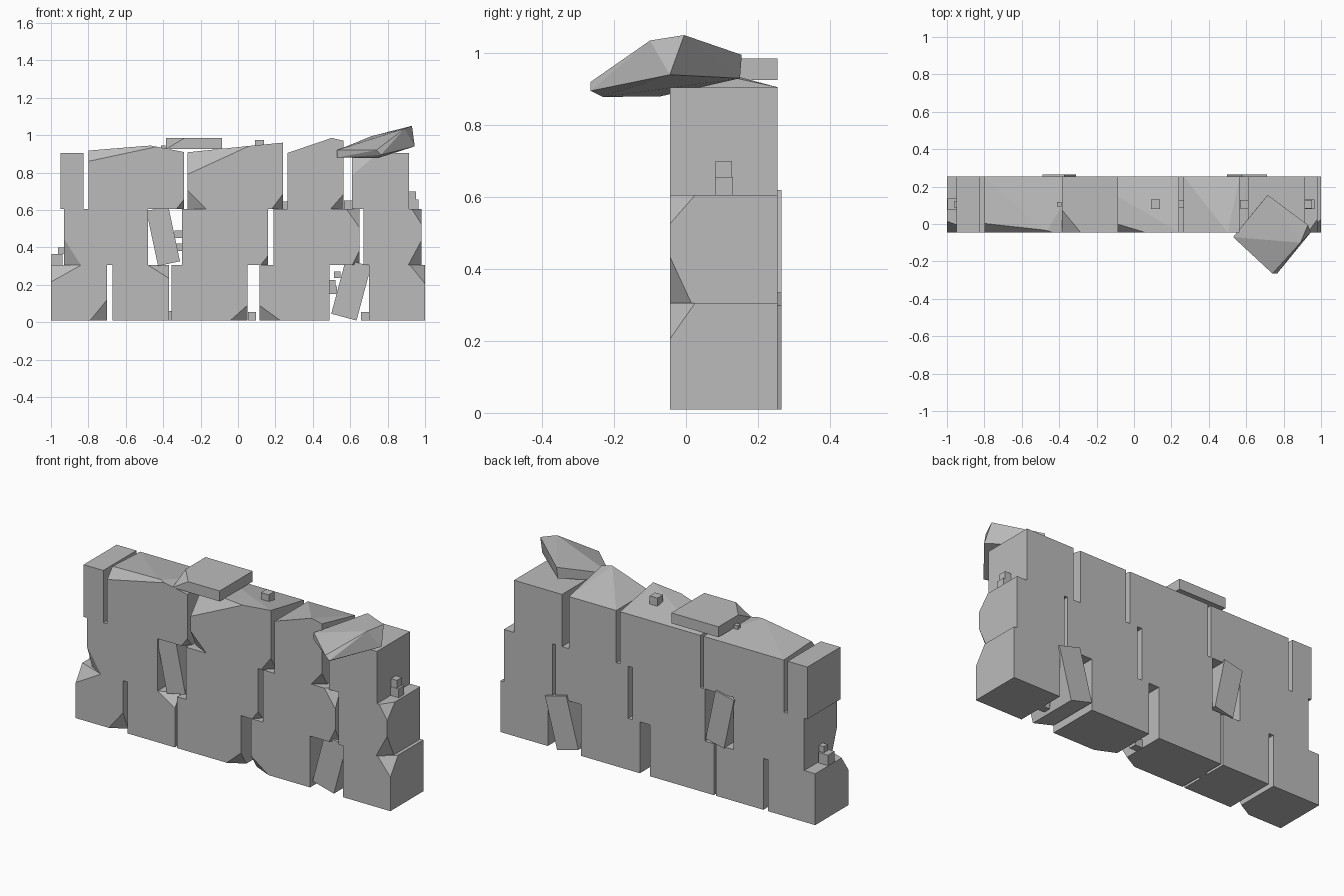
import bpy, bmesh, math
from mathutils import Vector, Matrix

cube = bpy.data.objects.get("Cube")
if cube:
    bpy.data.objects.remove(cube, do_unlink=True)

stone = bpy.data.materials.new("grey_stone")
stone.use_nodes = True
GREY = (0.5, 0.5, 0.5, 1)
stone.diffuse_color = GREY
stone.node_tree.nodes["Principled BSDF"].inputs["Base Color"].default_value = GREY

FRONT, BACK = -0.045, 0.255
ROWS = (0.01, 0.305, 0.605, 0.905)


def hull(name, points, chips=()):
    """Convex stone; each chip is (corner, side, up, along x, along y, along z)."""
    bm = bmesh.new()
    for p in points:
        bm.verts.new(p)
    res = bmesh.ops.convex_hull(bm, input=bm.verts[:])
    spare = {v for v in res["geom_interior"] + res["geom_unused"] if isinstance(v, bmesh.types.BMVert)}
    bmesh.ops.delete(bm, geom=list(spare), context='VERTS')
    for corner, sx, sz, a, b, c in chips:
        normal = Vector((sx / a, -1 / b, sz / c)).normalized()
        bmesh.ops.bisect_plane(bm, geom=bm.verts[:] + bm.edges[:] + bm.faces[:],
                               plane_co=Vector(corner) - Vector((sx * a, 0, 0)),
                               plane_no=normal, clear_outer=True)
        bmesh.ops.holes_fill(bm, edges=[e for e in bm.edges if e.is_boundary], sides=0)
    bmesh.ops.dissolve_limit(bm, angle_limit=0.01, verts=bm.verts[:], edges=bm.edges[:])
    bmesh.ops.recalc_face_normals(bm, faces=bm.faces[:])
    mesh = bpy.data.meshes.new(name)
    bm.to_mesh(mesh)
    bm.free()
    mesh.materials.append(stone)
    ob = bpy.data.objects.new(name, mesh)
    bpy.context.collection.objects.link(ob)
    return ob


def block(name, row, x0, x1, chips="", top=None):
    """Wall block; chips read like 'rb .08 .05 .1' and top is its front skyline."""
    low, high = ROWS[row], ROWS[row + 1]
    top = top or [(x0, high), (x1, high)]
    pts = [(x, y, low) for x in (x0, x1) for y in (FRONT, BACK)]
    pts += [(x, BACK, high) for x in (x0, x1)] + [(x, FRONT, z) for x, z in top]
    cuts = []
    for chip in filter(None, chips.split(",")):
        where, a, b, c = chip.split()
        sx, sz = (1 if where[0] == "r" else -1), (1 if where[1] == "t" else -1)
        z = low if sz < 0 else top[-1 if sx > 0 else 0][1]
        cuts.append(((x1 if sx > 0 else x0, FRONT, z), sx, sz, float(a), float(b), float(c)))
    return hull(name, pts, cuts)


# bottom course
block("bottom_block_1", 0, -1.0, -0.70, "rb .09 .05 .11,lt .16 .06 .09")
block("bottom_block_2", 0, -0.67, -0.37, "rt .11 .05 .07")
block("bottom_block_3", 0, -0.355, 0.05, "rb .09 .05 .08")
block("bottom_block_4", 0, 0.115, 0.49, "lb .11 .05 .08")
block("bottom_block_5", 0, 0.70, 1.0, "rt .08 .07 .1")

# middle course
block("middle_block_1", 1, -0.93, -0.48, "lb .09 .05 .14")
block("middle_block_2", 1, -0.30, 0.16, "rb .04 .04 .05")
block("middle_block_3", 1, 0.19, 0.65, "rt .07 .05 .1,rb .04 .04 .08")
block("middle_block_4", 1, 0.67, 0.98, "rb .07 .06 .13,rt .05 .07 .08")

# top course with its uneven skyline
block("top_block_1", 2, -0.95, -0.825)
block("top_block_2", 2, -0.80, -0.29, "lt .28 .05 .06,rb .04 .04 .05",
      [(-0.80, 0.92), (-0.47, 0.945), (-0.29, 0.91)])
block("top_block_3", 2, -0.27, 0.24, "lt .26 .1 .12,lb .1 .05 .1,rb .06 .05 .08",
      [(-0.27, 0.91), (0.24, 0.96)])
block("top_block_4", 2, 0.265, 0.565, "rb .07 .05 .08",
      [(0.265, 0.905), (0.5, 0.985), (0.565, 0.97)])
block("top_block_5", 2, 0.61, 0.915, "lt .14 .05 .12")


def box_points(lo, hi):
    return [(x, y, z) for x in (lo[0], hi[0]) for y in (lo[1], hi[1]) for z in (lo[2], hi[2])]


def leaning_stone(name, x, z, width, height, degrees):
    turn = Matrix.Translation((x, 0.115, z)) @ Matrix.Rotation(math.radians(degrees), 4, 'Y')
    half = Vector((width / 2, 0.15, height / 2))
    hull(name, [turn @ Vector(p) for p in box_points(-half, half)])


# leaning filler stones
leaning_stone("lower_leaning_stone", 0.605, 0.172, 0.14, 0.3, 15)
leaning_stone("upper_leaning_stone", -0.40, 0.46, 0.12, 0.3, -12)

# flat slab lying on top
hull("top_slab", box_points((-0.385, FRONT, 0.925), (-0.085, BACK, 0.985)),
     [((-0.385, FRONT, 0.985), -1, 1, 0.1, 0.12, 0.06)])

# loose tilted slab overhanging the front
hull("overhanging_slab", [
    (0.53, -0.07, 0.88), (0.71, 0.15, 0.93), (0.945, -0.045, 0.94), (0.75, -0.23, 0.878),
    (0.53, -0.07, 0.92), (0.715, 0.155, 0.995), (0.93, -0.005, 1.05), (0.89, -0.1, 1.035),
    (0.74, -0.265, 0.92), (0.765, -0.265, 0.895)])

# small rubble cubes: x, bottom z, size
RUBBLE = [(0.94, 0.605, 0.05), (0.93, 0.655, 0.045), (-0.967, 0.305, 0.06), (-0.945, 0.365, 0.035),
          (0.115, 0.925, 0.05), (-0.40, 0.92, 0.025), (0.075, 0.01, 0.045), (0.68, 0.01, 0.045),
          (-0.363, 0.01, 0.05), (-0.32, 0.38, 0.04), (-0.32, 0.45, 0.04),
          (0.51, 0.15, 0.04), (0.505, 0.19, 0.035), (0.53, 0.235, 0.035),
          (0.25, 0.605, 0.04), (0.59, 0.605, 0.045)]
for i, (x, z, s) in enumerate(RUBBLE, 1):
    h = s / 2
    hull(f"rubble_{i}", box_points((x - h, 0.105 - h, z), (x + h, 0.105 + h, z + s)))
